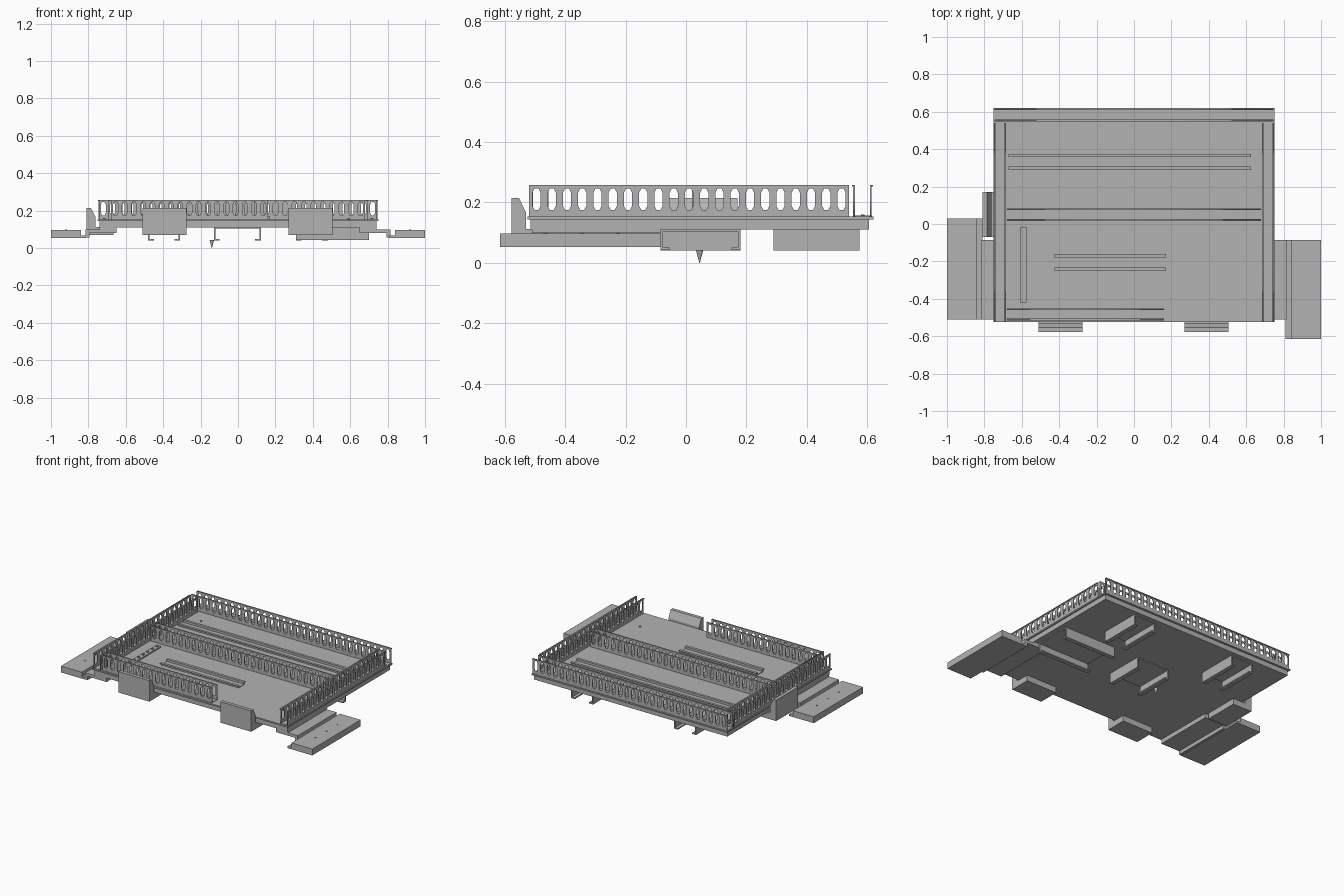
import bpy, bmesh, math
from mathutils import Matrix, Vector

cube = bpy.data.objects.get("Cube")
if cube:
    bpy.data.objects.remove(cube, do_unlink=True)


def make_material(name, rgb):
    m = bpy.data.materials.new(name)
    m.use_nodes = True
    m.diffuse_color = (*rgb, 1)
    m.node_tree.nodes["Principled BSDF"].inputs["Base Color"].default_value = (*rgb, 1)
    return m


steel = make_material("light grey steel", (0.45, 0.45, 0.45))


def add_mesh(name, bm):
    bmesh.ops.recalc_face_normals(bm, faces=bm.faces)
    me = bpy.data.meshes.new(name)
    bm.to_mesh(me)
    bm.free()
    me.materials.append(steel)
    ob = bpy.data.objects.new(name, me)
    bpy.context.collection.objects.link(ob)
    return ob


def box(name, x, y, z):
    bm = bmesh.new()
    size = [b - a for a, b in (x, y, z)]
    mid = [(a + b) / 2 for a, b in (x, y, z)]
    bmesh.ops.create_cube(bm, size=1, matrix=Matrix.Translation(mid) @ Matrix.Diagonal((*size, 1)))
    return add_mesh(name, bm)


def prism(name, pts, axis, lo, hi):
    """Sweep a closed (side, height) profile along x or y."""
    bm = bmesh.new()
    place = (lambda p, t: (t, p[0], p[1])) if axis == "x" else (lambda p, t: (p[0], t, p[1]))
    face = bm.faces.new([bm.verts.new(place(p, lo)) for p in pts])
    top = bmesh.ops.extrude_face_region(bm, geom=[face])["geom"]
    step = Vector(place((0, 0), hi - lo))
    bmesh.ops.translate(bm, vec=step, verts=[v for v in top if isinstance(v, bmesh.types.BMVert)])
    return add_mesh(name, bm)


def cylinders(name, points, radius, z0, z1, tip=None):
    bm = bmesh.new()
    for x, y in points:
        bmesh.ops.create_cone(bm, cap_ends=True, segments=10, radius1=radius if tip is None else tip,
                              radius2=radius, depth=z1 - z0,
                              matrix=Matrix.Translation((x, y, (z0 + z1) / 2)))
    return add_mesh(name, bm)


# Slotted duct walls: flat outline with rows of eight-sided holes
def slotted_wall(name, axis, lo, hi, side, z0=0.152, z1=0.258):
    cu = bpy.data.curves.new(name, "CURVE")
    cu.dimensions = "2D"
    cu.fill_mode = "BOTH"
    cu.extrude = 0.0025

    def loop(pts):
        s = cu.splines.new("POLY")
        s.points.add(len(pts) - 1)
        for p, (u, v) in zip(s.points, pts):
            p.co = (u, v, 0, 1)
        s.use_cyclic_u = True

    loop([(lo, z0), (hi, z0), (hi, z1), (lo, z1)])
    n = round((hi - lo) / 0.05)
    pitch = (hi - lo) / n
    for i in range(n):
        c = lo + (i + 0.5) * pitch
        w, b, t, k = 0.0135, z0 + 0.023, z1 - 0.012, 0.014
        loop([(c - w / 2, b), (c + w / 2, b), (c + w, b + k), (c + w, t - k),
              (c + w / 2, t), (c - w / 2, t), (c - w, t - k), (c - w, b + k)])
    tmp = bpy.data.objects.new(name + "_outline", cu)
    bpy.context.collection.objects.link(tmp)
    me = bpy.data.meshes.new_from_object(tmp.evaluated_get(bpy.context.evaluated_depsgraph_get()))
    bpy.data.objects.remove(tmp, do_unlink=True)
    me.materials.clear()
    me.materials.append(steel)
    rot = Matrix.Rotation(math.pi / 2, 4, "X")
    if axis == "y":
        rot = Matrix.Rotation(math.pi / 2, 4, "Z") @ rot
    me.transform(Matrix.Translation((side, 0, 0) if axis == "y" else (0, side, 0)) @ rot)
    ob = bpy.data.objects.new(name, me)
    bpy.context.collection.objects.link(ob)


def duct(name, axis, lo, hi, a, b):
    for label, s in (("a", a + 0.003), ("b", b - 0.003)):
        slotted_wall(f"{name}_wall_{label}", axis, lo, hi, s)
    # Small outward lips along the top, and the duct floor
    for label, s in (("a", a), ("b", b)):
        rng = ((s - 0.004, s + 0.004), (lo, hi))
        x, y = rng if axis == "y" else rng[::-1]
        box(f"{name}_lip_{label}", x, y, (0.252, 0.258))
    x, y = ((a, b), (lo, hi)) if axis == "y" else ((lo, hi), (a, b))
    box(f"{name}_floor", x, y, (0.150, 0.156))


# Tray
box("tray_base", (-0.74, 0.74), (-0.515, 0.605), (0.11, 0.147))
box("tray_top_sheet", (-0.75, 0.75), (-0.525, 0.62), (0.144, 0.153))

# Cable ducts
duct("right_duct", "y", -0.52, 0.54, -0.745, -0.688)
duct("left_duct", "y", -0.52, 0.54, 0.688, 0.745)
duct("back_duct", "x", -0.745, 0.745, 0.553, 0.615)
duct("middle_duct", "x", -0.68, 0.68, 0.02, 0.08)
duct("front_duct", "x", -0.68, 0.16, -0.512, -0.455)


# Hat-section mounting rails
def hat_rail(name, x0, x1, yc, half):
    f, t, h = half * 0.6, 0.004, 0.172
    prism(name, [(yc - half, h), (yc - f, h), (yc - f, 0.157), (yc + f, 0.157), (yc + f, h),
                 (yc + half, h), (yc + half, h - t), (yc + f + t, h - t), (yc + f + t, 0.152),
                 (yc - f - t, 0.152), (yc - f - t, h - t), (yc - half, h - t)], "x", x0, x1)


hat_rail("back_mounting_rail", -0.67, 0.625, 0.332, 0.042)
hat_rail("front_mounting_rail", -0.425, 0.17, -0.205, 0.045)
box("earth_strip", (-0.61, -0.575), (-0.42, -0.02), (0.152, 0.162))
cylinders("earth_strip_screws", [(-0.593, -0.39 + 0.05 * i) for i in range(8)], 0.009, 0.16, 0.17)

# Screw heads in ducts and on the floor
screws = [(-0.55 + 0.155 * i, y) for i in range(8) for y in (0.05, 0.585)]
screws += [(sx * 0.715, -0.44 + 0.155 * i) for i in range(7) for sx in (-1, 1)]
screws += [(-0.5 + 0.15 * i, -0.484) for i in range(5)]
screws += [(0.59, -0.34), (0.59, 0.44), (-0.59, 0.44)]
cylinders("screw_heads", screws, 0.006, 0.152, 0.16)

# Wedge-topped side boxes that hook under the tray
wedge = [(0, 0.07), (0.145, 0.07), (0.145, 0.112), (0.048, 0.112), (0.048, 0.165),
         (0.024, 0.215), (0, 0.215)]
front_profile = [(-0.577 + d, z) for d, z in wedge]
prism("front_right_box", front_profile, "x", -0.51, -0.275)
prism("front_left_box", front_profile, "x", 0.27, 0.505)
prism("right_side_box", [(-0.81 + d, z) for d, z in wedge], "y", -0.07, 0.17)

# Side wings with stepped connectors
for name, s, y0, y1 in (("right", -1, -0.51, 0.03), ("left", 1, -0.615, -0.085)):
    prism(name + "_wing", [(s * x, z) for x, z in
          ((0.81, 0.053), (1, 0.053), (1, 0.097), (0.84, 0.097), (0.84, 0.066), (0.81, 0.066))],
          "y", y0, y1)
    prism(name + "_wing_connector", [(s * x, z) for x, z in
          ((0.65, 0.08), (0.795, 0.08), (0.795, 0.055), (0.815, 0.055), (0.815, 0.1),
           (0.74, 0.1), (0.74, 0.112), (0.65, 0.112))], "y", -0.51, -0.085)
    cylinders(name + "_wing_screws", [(s * 0.92, y0 + 0.15 + 0.12 * i) for i in range(3)],
              0.006, 0.095, 0.1)


# Under-tray channel brackets, open below with inward feet
def channel(name, axis, c, half, lo, hi, z=0.04, foot=0.03):
    t = 0.008
    right = [(half - foot, z), (half, z), (half, 0.112)]
    inner = [(half - t, 0.104), (half - t, z + t), (half - foot, z + t)]
    pts = [(c + u, v) for u, v in right]
    pts += [(c - u, v) for u, v in reversed(right)]
    pts += [(c - u, v) for u, v in reversed(inner)]
    pts += [(c + u, v) for u, v in inner]
    prism(name, pts, axis, lo, hi)


channel("back_right_bracket", "y", -0.395, 0.085, 0.29, 0.575)
channel("back_left_bracket", "y", 0.395, 0.085, 0.29, 0.575)
channel("centre_bracket", "y", -0.003, 0.125, -0.085, 0.18)
channel("left_bracket", "x", 0.048, 0.132, 0.31, 0.70, z=0.042)

# Pointed pin below the centre bracket
cylinders("locating_pin", [(-0.14, 0.045)], 0.012, 0.0, 0.042, tip=0.001)
